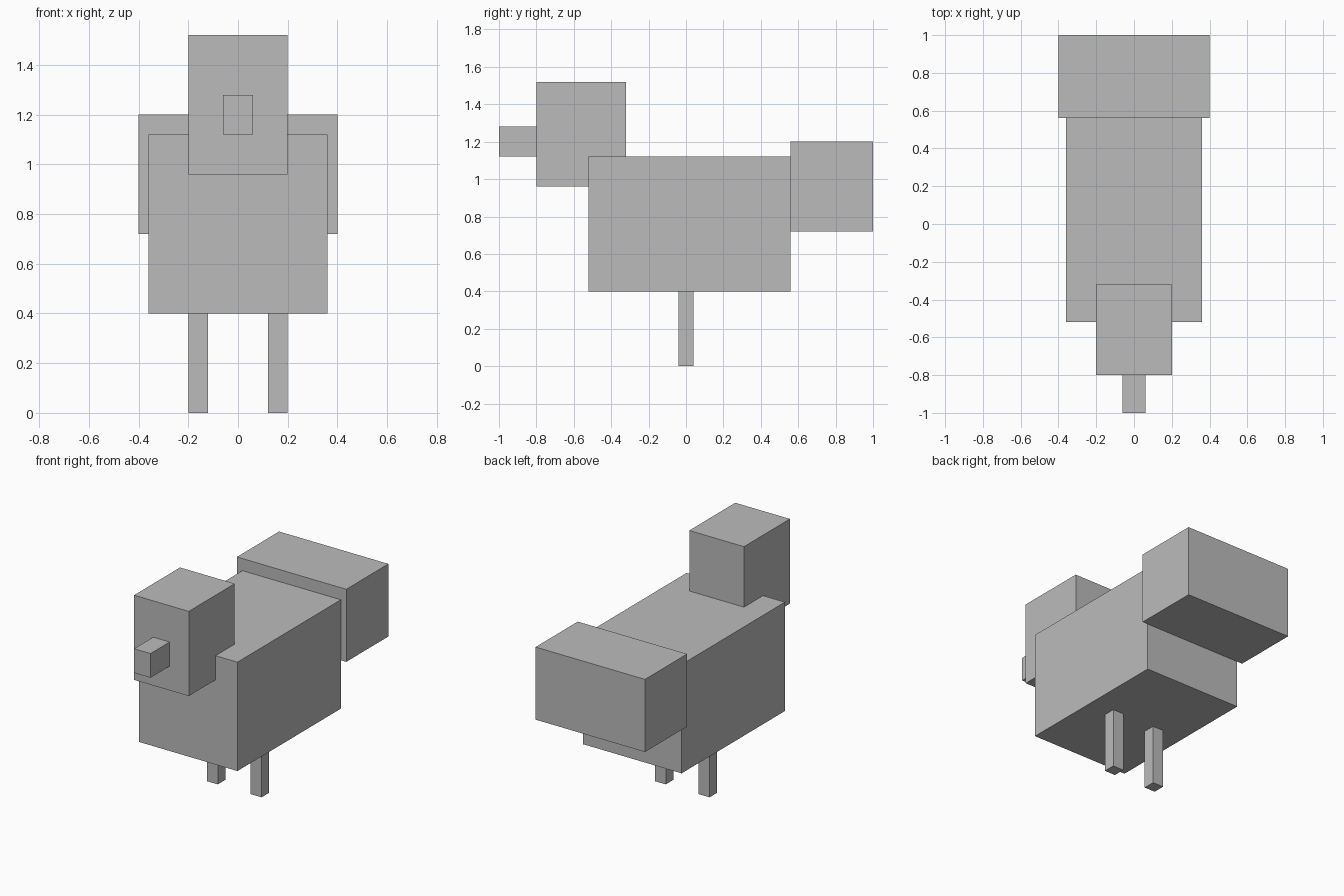
import bpy
import bmesh
from mathutils import Vector

default_cube = bpy.data.objects.get("Cube")
if default_cube:
    bpy.data.objects.remove(default_cube, do_unlink=True)

# Single flat colour
GREY = (0.5, 0.5, 0.5, 1.0)
grey = bpy.data.materials.new("plain grey")
grey.use_nodes = True
grey.diffuse_color = GREY
grey.node_tree.nodes["Principled BSDF"].inputs["Base Color"].default_value = GREY


def box(name, low, high):
    """Add a flat-sided box spanning two opposite corners."""
    low, high = Vector(low), Vector(high)
    size = high - low
    bm = bmesh.new()
    bmesh.ops.create_cube(bm, size=1)
    bmesh.ops.scale(bm, vec=size, verts=bm.verts)
    mesh = bpy.data.meshes.new(name)
    bm.to_mesh(mesh)
    bm.free()
    mesh.materials.append(grey)
    obj = bpy.data.objects.new(name, mesh)
    obj.location = (low + high) / 2
    bpy.context.collection.objects.link(obj)
    return obj


# Body, tail, head and beak
box("body", (-0.36, -0.52, 0.40), (0.36, 0.56, 1.12))
box("tail", (-0.40, 0.56, 0.72), (0.40, 1.00, 1.20))
box("head", (-0.20, -0.80, 0.96), (0.20, -0.32, 1.52))
box("beak", (-0.06, -1.00, 1.12), (0.06, -0.80, 1.28))

# Pair of legs
for side, x in (("left", 0.16), ("right", -0.16)):
    box(side + "_leg", (x - 0.04, -0.04, 0), (x + 0.04, 0.04, 0.40))
